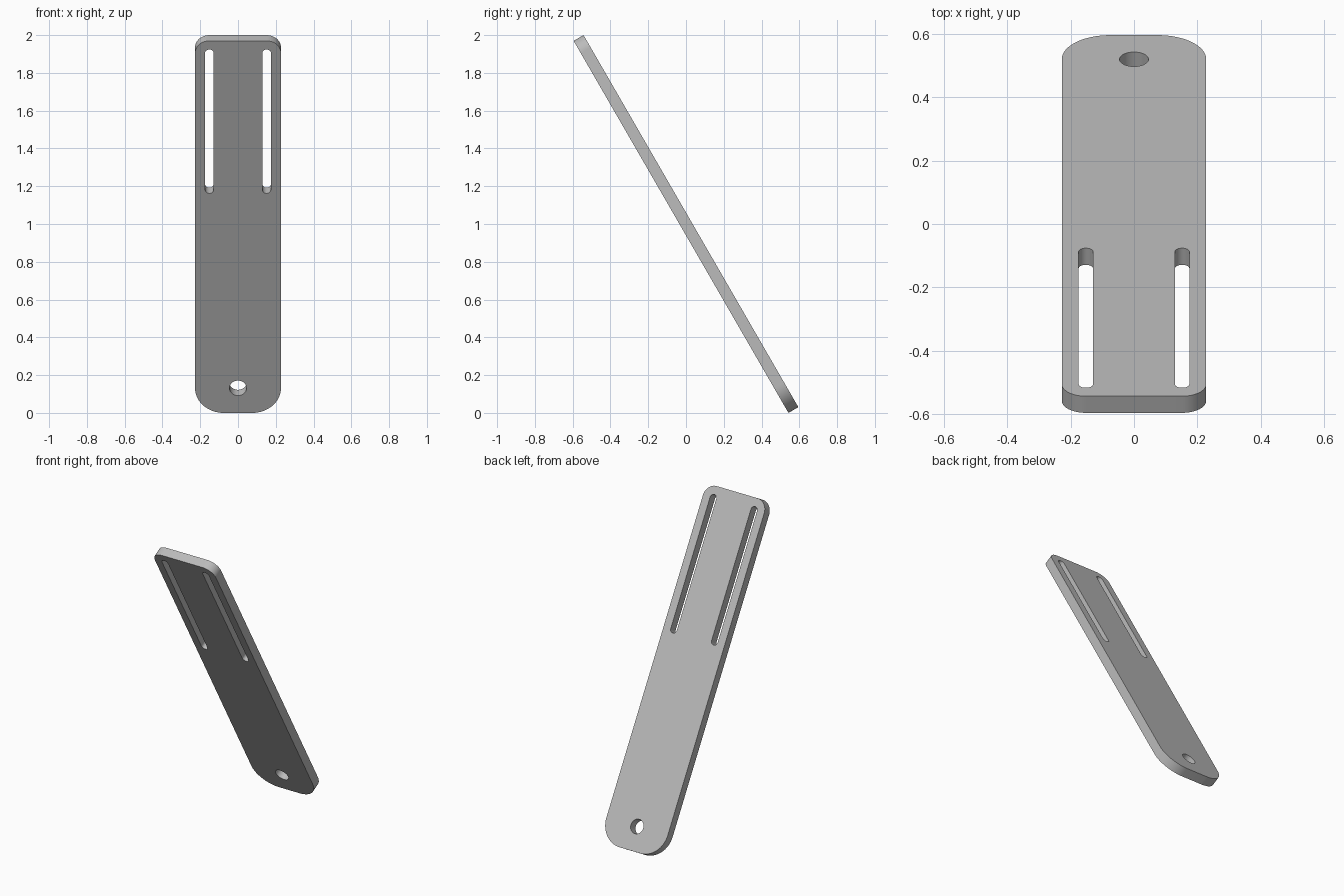
import bpy, bmesh, math
from mathutils import Matrix

cube = bpy.data.objects.get("Cube")
if cube:
    bpy.data.objects.remove(cube, do_unlink=True)

# Plate proportions, in design units scaled so the tilted plate is 2 high
LENGTH, WIDTH, THICK = 150, 30, 4
TILT = math.radians(30)
UNIT = 2 / (LENGTH * math.cos(TILT) + THICK * math.sin(TILT))
TOP, SIDE = LENGTH / 2, WIDTH / 2


def rounded_outline(arcs, steps=16):
    """Closed outline from quarter arcs (centre x, centre y, radius), counter-clockwise from top right."""
    points = []
    for quarter, (cx, cy, r) in enumerate(arcs):
        for i in range(steps + 1):
            a = (quarter + i / steps) * math.pi / 2
            p = (cx + r * math.cos(a), cy + r * math.sin(a))
            if not points or math.dist(p, points[-1]) > 1e-4:
                points.append(p)
    if math.dist(points[0], points[-1]) < 1e-4:
        points.pop()
    return points


def slot_outline(x, high, low, r):
    return rounded_outline([(x, high, r), (x, high, r), (x, low, r), (x, low, r)])


# Outer edge: tight corners at the top, wide corners at the foot
r_top, r_foot = 5, 10
outlines = [rounded_outline([
    (SIDE - r_top, TOP - r_top, r_top), (r_top - SIDE, TOP - r_top, r_top),
    (r_foot - SIDE, r_foot - TOP, r_foot), (SIDE - r_foot, r_foot - TOP, r_foot)])]

# Two long slots and the pivot hole
for x in (-10, 10):
    outlines.append(slot_outline(x, TOP - 5, TOP - 60, 1.5))
outlines.append(slot_outline(0, 10 - TOP, 10 - TOP, 3))

# Filled and extruded profile
curve = bpy.data.curves.new("plate_profile", "CURVE")
curve.dimensions = "2D"
curve.fill_mode = "BOTH"
curve.extrude = THICK / 2
for outline in outlines:
    spline = curve.splines.new("POLY")
    spline.points.add(len(outline) - 1)
    for point, (x, y) in zip(spline.points, outline):
        point.co = (x, y, 0, 1)
    spline.use_cyclic_u = True

plate = bpy.data.objects.new("slotted_plate", curve)
bpy.context.collection.objects.link(plate)
bpy.ops.object.select_all(action="DESELECT")
plate.select_set(True)
bpy.context.view_layer.objects.active = plate
bpy.ops.object.convert(target="MESH")
plate = bpy.context.object

# Weld, scale and lean the plate back over its foot
bm = bmesh.new()
bm.from_mesh(plate.data)
bmesh.ops.remove_doubles(bm, verts=bm.verts, dist=1e-3)
bm.transform(Matrix.Translation((0, 0, 1))
             @ Matrix.Rotation(math.pi / 2 + TILT, 4, "X")
             @ Matrix.Scale(UNIT, 4))
bmesh.ops.recalc_face_normals(bm, faces=bm.faces)
bm.to_mesh(plate.data)
bm.free()

# Plain grey finish
grey = bpy.data.materials.new("grey")
grey.use_nodes = True
grey.diffuse_color = (0.5, 0.5, 0.5, 1)
grey.node_tree.nodes["Principled BSDF"].inputs["Base Color"].default_value = grey.diffuse_color
plate.data.materials.clear()
plate.data.materials.append(grey)
bpy.ops.object.shade_smooth_by_angle(angle=math.radians(30))
